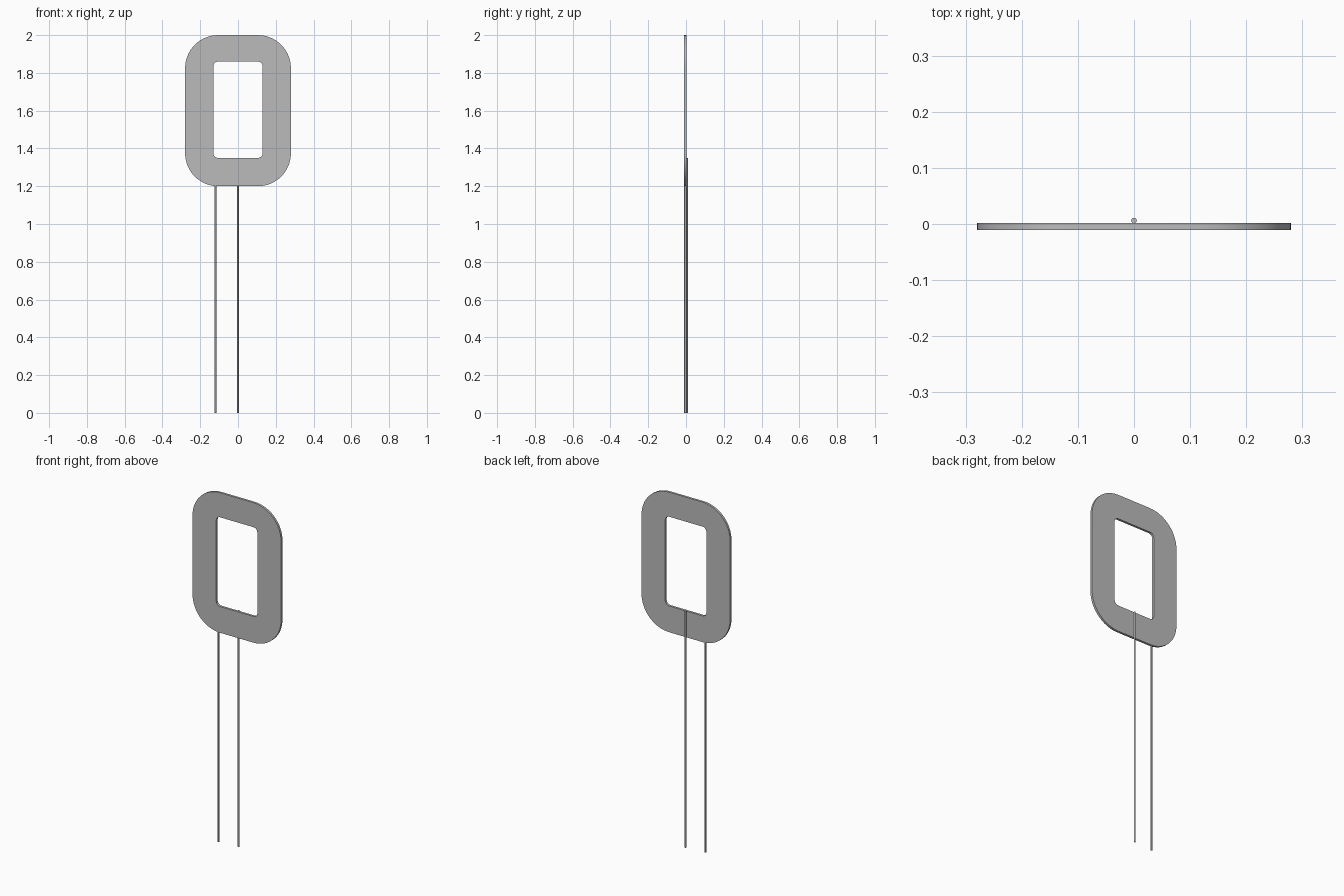
import bpy
import math

cube = bpy.data.objects.get("Cube")
if cube:
    bpy.data.objects.remove(cube, do_unlink=True)

# Single grey metal colour
grey = bpy.data.materials.new("grey_metal")
grey.use_nodes = True
colour = (0.5, 0.5, 0.5, 1)
grey.diffuse_color = colour
grey.node_tree.nodes["Principled BSDF"].inputs["Base Color"].default_value = colour


def add_rounded_loop(curve, half_w, z_low, z_high, radius, steps):
    """Add a closed rounded rectangle, drawn in x and z, to the curve."""
    half_h, mid = (z_high - z_low) / 2, (z_high + z_low) / 2
    points = []
    for corner, (sx, sz) in enumerate([(1, 1), (-1, 1), (-1, -1), (1, -1)]):
        for i in range(steps + 1):
            a = math.pi / 2 * (corner + i / steps)
            points.append((sx * (half_w - radius) + radius * math.cos(a),
                           mid + sz * (half_h - radius) + radius * math.sin(a)))
    spline = curve.splines.new("POLY")
    spline.points.add(len(points) - 1)
    for p, (x, z) in zip(spline.points, points):
        p.co = (x, z, 0, 1)
    spline.use_cyclic_u = True


def finish(obj, name):
    obj.name = name
    obj.data.materials.clear()
    obj.data.materials.append(grey)
    bpy.ops.object.select_all(action="DESELECT")
    obj.select_set(True)
    bpy.context.view_layer.objects.active = obj
    if obj.type == "CURVE":
        bpy.ops.object.convert(target="MESH")
    bpy.ops.object.shade_smooth_by_angle(angle=math.radians(30))


# Flat coil: rounded ring with a rounded window
curve = bpy.data.curves.new("flat_coil", "CURVE")
curve.dimensions = "2D"
curve.fill_mode = "BOTH"
curve.extrude = 0.0065
add_rounded_loop(curve, 0.28, 1.2, 2.0, 0.175, 16)
add_rounded_loop(curve, 0.13, 1.35, 1.86, 0.025, 8)
coil = bpy.data.objects.new("flat_coil", curve)
bpy.context.collection.objects.link(coil)
coil.rotation_euler.x = math.pi / 2
coil.location.y = -0.0045
finish(coil, "flat_coil")

# Lead wires: inner one runs behind the coil up to the window
for name, x, y, top in [("inner_lead", 0, 0.006, 1.35),
                        ("outer_lead", -0.12, -0.0045, 1.21)]:
    bpy.ops.mesh.primitive_cylinder_add(vertices=12, radius=0.005, depth=top,
                                        location=(x, y, top / 2))
    finish(bpy.context.object, name)
